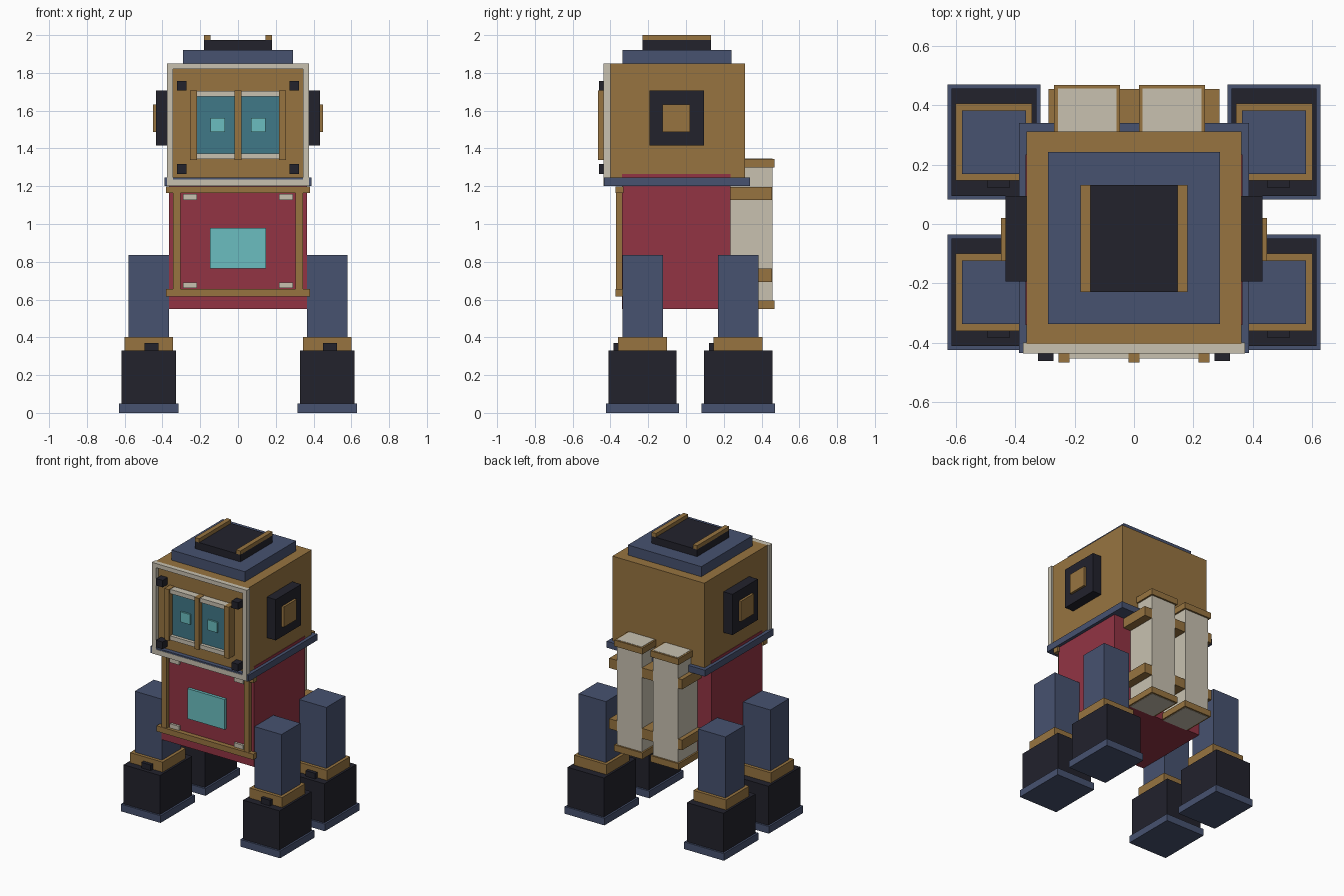
import bpy, bmesh

if "Cube" in bpy.data.objects:
    bpy.data.objects.remove(bpy.data.objects["Cube"], do_unlink=True)


def material(name, rgb):
    lin = [((c / 255 + 0.055) / 1.055) ** 2.4 for c in rgb] + [1.0]
    m = bpy.data.materials.new(name)
    m.use_nodes = True
    m.diffuse_color = lin
    m.node_tree.nodes["Principled BSDF"].inputs["Base Color"].default_value = lin
    return m


BRONZE = material("bronze", (151, 116, 64))
BLUE = material("slate blue", (71, 82, 112))
DARK = material("charcoal", (34, 34, 44))
RED = material("crimson", (146, 52, 68))
CREAM = material("cream", (200, 193, 176))
TEAL = material("bright teal", (107, 190, 192))
GLASS = material("dark teal glass", (64, 120, 135))


def box(name, mat, x, y, z):
    """Box from (min, max) ranges on each axis."""
    bm = bmesh.new()
    bmesh.ops.create_cube(bm, size=1)
    for v in bm.verts:
        v.co = [r[0] if c < 0 else r[1] for c, r in zip(v.co, (x, y, z))]
    me = bpy.data.meshes.new(name)
    bm.to_mesh(me)
    bm.free()
    me.materials.append(mat)
    ob = bpy.data.objects.new(name, me)
    bpy.context.collection.objects.link(ob)
    return ob


def pair(name, mat, x, y, z):
    """Matching boxes on the left (+x) and right (-x)."""
    box("left_" + name, mat, x, y, z)
    box("right_" + name, mat, (-x[1], -x[0]), y, z)


def around(c, h):
    return (c - h, c + h)


def wide(h):
    return (-h, h)


# Torso and neck plate
box("torso", RED, wide(0.366), (-0.34, 0.235), (0.55, 1.265))
box("neck_plate", BLUE, wide(0.388), (-0.435, 0.34), (1.20, 1.246))

# Chest frame, corner tabs and screen
box("chest_top_bar", BRONZE, wide(0.382), (-0.373, -0.33), (1.165, 1.199))
box("chest_bottom_bar", BRONZE, wide(0.382), (-0.373, -0.33), (0.617, 0.657))
pair("chest_side_bar", BRONZE, (0.305, 0.344), (-0.37, -0.33), (0.657, 1.165))
for label, z in (("upper", (1.127, 1.16)), ("lower", (0.66, 0.69))):
    pair(label + "_chest_tab", CREAM, (0.218, 0.29), (-0.356, -0.33), z)
box("chest_screen", TEAL, wide(0.147), (-0.36, -0.33), (0.765, 0.98))

# Head with raised face frame
box("head", BRONZE, wide(0.363), (-0.405, 0.312), (1.24, 1.85))
FRAME_Y = (-0.437, -0.40)
pair("face_frame_side", CREAM, (0.343, 0.375), FRAME_Y, (1.20, 1.85))
box("face_frame_top", CREAM, wide(0.343), FRAME_Y, (1.82, 1.85))
box("face_frame_bottom", CREAM, wide(0.343), FRAME_Y, (1.20, 1.236))

# Visor, eyes, bars and bolts
box("visor_glass", GLASS, wide(0.25), (-0.43, -0.40), (1.37, 1.675))
for label, z in (("upper", (1.675, 1.705)), ("lower", (1.343, 1.373))):
    box(label + "_visor_trim", CREAM, wide(0.25), (-0.453, -0.40), z)
pair("eye", TEAL, (0.07, 0.145), (-0.442, -0.42), (1.487, 1.56))
pair("visor_bar", BRONZE, (0.218, 0.254), (-0.467, -0.40), (1.34, 1.708))
box("middle_visor_bar", BRONZE, wide(0.018), (-0.467, -0.40), (1.34, 1.708))
for label, z in (("upper", (1.707, 1.757)), ("lower", (1.266, 1.317))):
    pair(label + "_face_bolt", DARK, (0.272, 0.324), (-0.461, -0.40), z)

# Ears
pair("ear", DARK, (0.355, 0.433), (-0.193, 0.095), (1.415, 1.706))
pair("ear_cap", BRONZE, (0.42, 0.449), (-0.125, 0.02), (1.487, 1.632))

# Roof hatch and rails
box("roof_base", BLUE, wide(0.29), (-0.337, 0.242), (1.845, 1.922))
box("roof_hatch", DARK, wide(0.18), (-0.23, 0.132), (1.92, 1.973))
pair("roof_rail", BRONZE, (0.146, 0.18), (-0.23, 0.132), (1.972, 2.0))

# Legs: each is a stack of boxes on a wide sole
for side, sx in (("left", 1), ("right", -1)):
    for end, cy in (("front", -0.23), ("back", 0.276)):
        cx = sx * 0.472
        tag = f"{side}_{end}_"
        box(tag + "sole", BLUE, around(cx, 0.157), around(cy, 0.194), (0, 0.051))
        box(tag + "boot", DARK, around(cx, 0.144), around(cy, 0.181), (0.05, 0.33))
        box(tag + "ankle", BRONZE, around(cx, 0.129), around(cy, 0.13), (0.329, 0.402))
        box(tag + "leg", BLUE, around(cx, 0.1075), around(cy, 0.107), (0.40, 0.837))
        box(tag + "toe_clip", DARK, around(cx + 0.015, 0.037),
            (cy - 0.155, cy - 0.125), (0.329, 0.37))

# Back tanks with end caps, held by two straps
for side, cx in (("left", 0.128), ("right", -0.158)):
    box(side + "_tank", CREAM, around(cx, 0.099), (0.23, 0.457), (0.549, 1.346))
    for label, z in (("upper", (1.30, 1.344)), ("lower", (0.551, 0.596))):
        box(f"{side}_{label}_tank_cap", BRONZE, around(cx, 0.111), (0.235, 0.469), z)
for label, z in (("upper", (1.126, 1.196)), ("lower", (0.692, 0.764))):
    box(label + "_tank_strap", BRONZE, wide(0.288), (0.23, 0.455), z)
